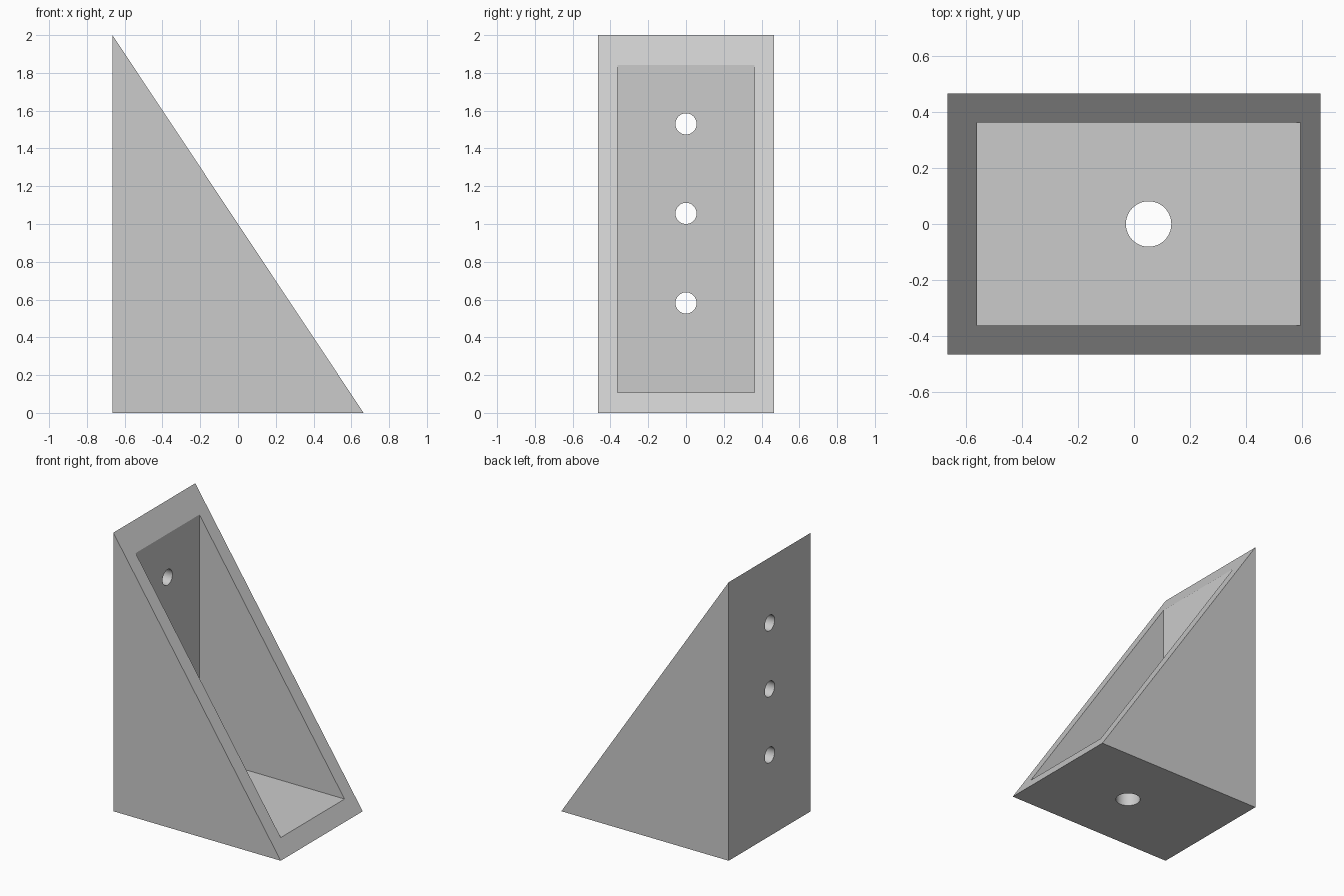
import bpy
import bmesh
import math
from mathutils import Vector

if "Cube" in bpy.data.objects:
    bpy.data.objects.remove(bpy.data.objects["Cube"], do_unlink=True)

HALF_X, HALF_Y, HEIGHT = 0.665, 0.465, 2.0
WALL = 0.105

grey = bpy.data.materials.new("plain grey")
grey.use_nodes = True
colour = (0.6, 0.6, 0.6, 1)
grey.diffuse_color = colour
grey.node_tree.nodes["Principled BSDF"].inputs["Base Color"].default_value = colour


def prism(name, profile, half_y):
    """Extrude an x-z outline symmetrically along y."""
    bm = bmesh.new()
    face = bm.faces.new([bm.verts.new((x, -half_y, z)) for x, z in profile])
    side = bmesh.ops.extrude_face_region(bm, geom=[face])["geom"]
    verts = [v for v in side if isinstance(v, bmesh.types.BMVert)]
    bmesh.ops.translate(bm, verts=verts, vec=Vector((0, 2 * half_y, 0)))
    bmesh.ops.recalc_face_normals(bm, faces=bm.faces)
    mesh = bpy.data.meshes.new(name)
    bm.to_mesh(mesh)
    bm.free()
    mesh.materials.append(grey)
    obj = bpy.data.objects.new(name, mesh)
    bpy.context.collection.objects.link(obj)
    return obj


def drill(name, location, radius, tilt=0):
    bpy.ops.mesh.primitive_cylinder_add(vertices=48, radius=radius, depth=0.3,
                                        location=location, rotation=(0, tilt, 0))
    obj = bpy.context.object
    obj.name = name
    obj.data.materials.append(grey)
    return obj


# Solid wedge with a vertical back plate and a sloping open side
bracket = prism("wedge_bracket",
                [(-HALF_X, 0), (HALF_X, 0), (-HALF_X, HEIGHT)], HALF_Y)

# Pocket that leaves the floor, back plate and two side walls
x0, z0 = -HALF_X + WALL, WALL + 0.003
cutters = [prism("pocket_cutter", [(x0, z0), (1, z0), (1, 2.2), (x0, 2.2)],
                 HALF_Y - WALL + 0.002)]

# Screw holes in the back plate and one larger hole in the floor
for i in range(3):
    cutters.append(drill("back_hole_cutter", (-HALF_X + WALL / 2, 0, 0.582 + 0.474 * i),
                         0.056, math.pi / 2))
cutters.append(drill("floor_hole_cutter", (0.052, 0, WALL / 2), 0.081))

# Cut everything out, then drop the cutters
bpy.ops.object.select_all(action="DESELECT")
bracket.select_set(True)
bpy.context.view_layer.objects.active = bracket
for cutter in cutters:
    cutter.hide_render = True
    cut = bracket.modifiers.new(cutter.name, "BOOLEAN")
    cut.operation = "DIFFERENCE"
    cut.solver = "EXACT"
    cut.object = cutter
    bpy.ops.object.modifier_apply(modifier=cut.name)
for cutter in cutters:
    bpy.data.objects.remove(cutter, do_unlink=True)

bpy.ops.object.shade_smooth_by_angle(angle=math.radians(30))
